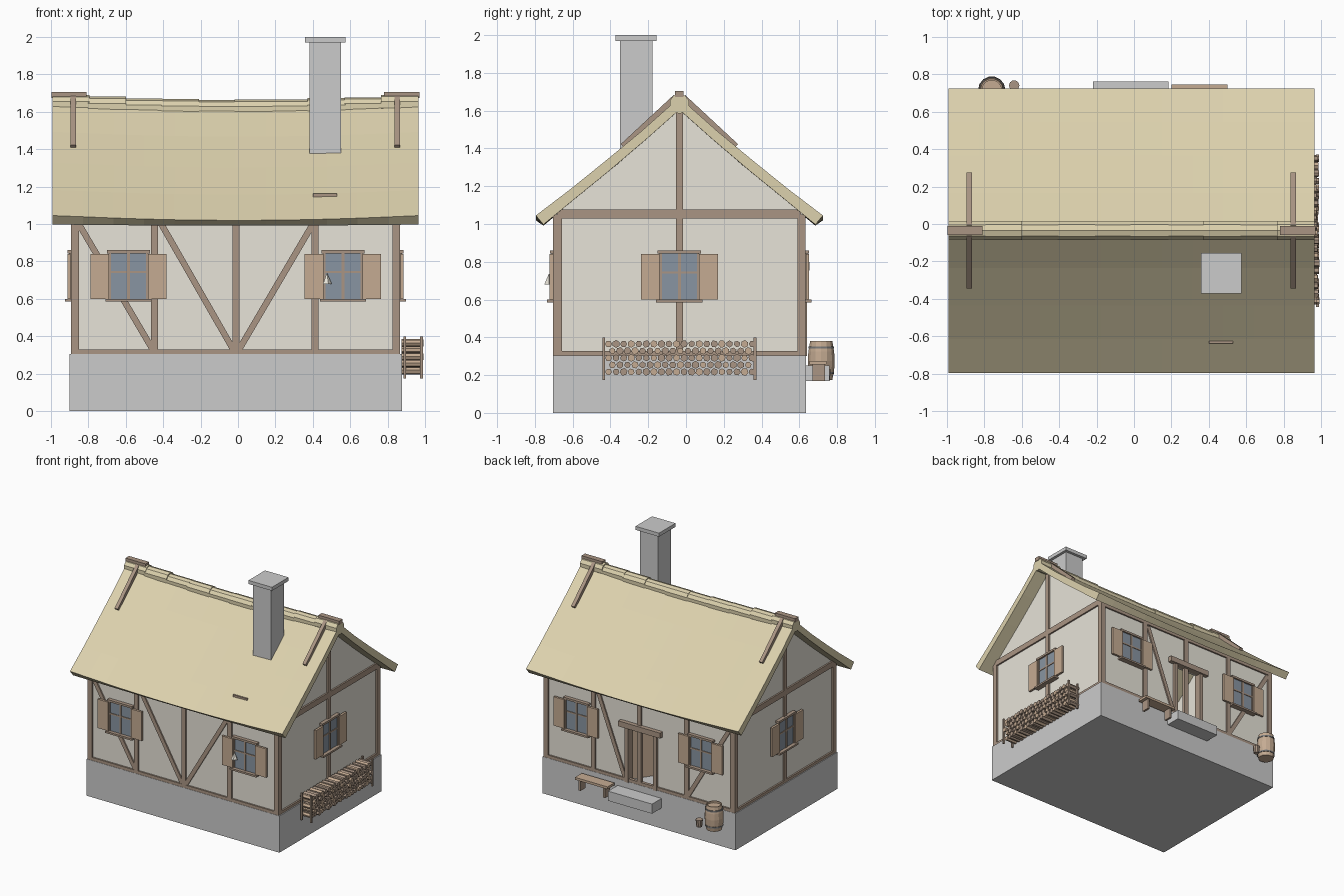
import bpy, bmesh, math, random
from mathutils import Matrix, Vector

if "Cube" in bpy.data.objects:
    bpy.data.objects.remove(bpy.data.objects["Cube"])
random.seed(4)
C = -0.035  # y of the ridge line

def material(name, col):
    m = bpy.data.materials.new(name)
    m.diffuse_color = (*col, 1)
    m.use_nodes = True
    m.node_tree.nodes["Principled BSDF"].inputs["Base Color"].default_value = m.diffuse_color
    return m

PLASTER = material("plaster", (0.80, 0.77, 0.69))
TIMBER = material("timber", (0.40, 0.30, 0.23))
THATCH = material("thatch", (0.72, 0.64, 0.42))
PLANK = material("plank", (0.56, 0.41, 0.29))
GLASS = material("glass", (0.25, 0.30, 0.36))
STONE = material("stone", (0.56, 0.55, 0.54))
IRON = material("iron", (0.2, 0.2, 0.2))
I = Matrix.Identity(4)

def finish(name, bm, mat, M=I):
    bmesh.ops.recalc_face_normals(bm, faces=bm.faces)
    me = bpy.data.meshes.new(name)
    bm.to_mesh(me)
    bm.free()
    ob = bpy.data.objects.new(name, me)
    ob.matrix_world = M
    me.materials.append(mat)
    bpy.context.collection.objects.link(ob)
    return ob

def box(name, x, y, z, mat, M=I):
    bm = bmesh.new()
    bmesh.ops.create_cube(bm, size=1)
    for v in bm.verts:
        v.co = [(a + b) / 2 + c * (b - a) for (a, b), c in zip((x, y, z), v.co)]
    return finish(name, bm, mat, M)

def beam(name, p, q, w, d, mat, side):
    # bar from p to q; w is its width across, d its depth along 'side'
    p, q, s = Vector(p), Vector(q), Vector(side)
    a = (q - p).normalized()
    t = a.cross(s).normalized()
    n = t.cross(a)
    M = Matrix((t, n, a)).transposed().to_4x4()
    M.translation = p
    return box(name, (-w / 2, w / 2), (-d / 2, d / 2), (0, (q - p).length), mat, M)

def lathe(name, profile, n, mat, M):
    # closed turned shape from (radius, height) points
    bm = bmesh.new()
    rings = [[bm.verts.new((r * math.cos(2 * math.pi * i / n), r * math.sin(2 * math.pi * i / n), h))
              for i in range(n)] for r, h in profile]
    for a, b in zip(rings, rings[1:]):
        for i in range(n):
            bm.faces.new((a[i], a[(i + 1) % n], b[(i + 1) % n], b[i]))
    bm.faces.new(rings[0])
    bm.faces.new(rings[-1])
    return finish(name, bm, mat, M)

T = Matrix.Translation

# Stone base and plaster walls (hollow, doorway at the back)
box("stone_base", (-0.90, 0.875), (-0.705, 0.635), (0, 0.305), STONE)
box("front_wall", (-0.88, 0.853), (-0.69, -0.65), (0.3, 1.06), PLASTER)
DX = (-0.16, 0.10)
for nm, x, z in (("back_wall_left", (DX[1], 0.853), (0.3, 1.06)),
                 ("back_wall_right", (-0.88, DX[0]), (0.3, 1.06)),
                 ("back_wall_top", DX, (0.76, 1.06))):
    box(nm, x, (0.58, 0.62), z, PLASTER)
for nm, x0, x1 in (("left_gable", -0.88, -0.84), ("right_gable", 0.813, 0.853)):
    half = [(0.655, 0.3), (0.655, 1.06), (0.33, 1.315), (0, 1.61)]
    prof = [(C + d, z) for d, z in half] + [(C - d, z) for d, z in half[-2::-1]]
    bm = bmesh.new()
    face = bm.faces.new([bm.verts.new((x0, y, z)) for y, z in prof])
    ext = bmesh.ops.extrude_face_region(bm, geom=[face])
    for v in ext["geom"]:
        if isinstance(v, bmesh.types.BMVert):
            v.co.x = x1
    finish(nm, bm, PLASTER)

# Timber frame: corner posts, sills, plates
for x in ((-0.893, -0.85), (0.825, 0.866)):
    for y in ((-0.703, -0.657), (0.59, 0.633)):
        box("corner_post", x, y, (0.3, 1.05), TIMBER)
for y, s in ((-0.69, -1), (0.62, 1)):
    ys = (y - 0.013, y + 0.013)
    box("wall_plate", (-0.89, 0.863), ys, (1.01, 1.05), TIMBER)
    box("sill_beam", (-0.89, 0.863), ys, (0.302, 0.33), TIMBER)
    for x in (-0.446, -0.01, 0.412):
        box("wall_post", (x - 0.019, x + 0.019), ys, (0.3, 1.03), TIMBER)
    braces = [((-0.85, 1.0), (-0.45, 0.32)), ((0.40, 1.0), (0.0, 0.32))]
    if s < 0:
        braces.append(((-0.41, 1.0), (-0.02, 0.32)))
    else:
        braces[1] = ((0.38, 1.0), (0.12, 0.32))
    for (xa, za), (xb, zb) in braces:
        beam("brace", (xa, y, za), (xb, y, zb), 0.033, 0.022, TIMBER, (0, 1, 0))
for x in (-0.88, 0.853):
    xs = (x - 0.013, x + 0.013)
    box("gable_sill", xs, (-0.70, 0.63), (0.302, 0.328), TIMBER)
    box("tie_beam", xs, (-0.68, 0.61), (1.03, 1.078), TIMBER)
    box("gable_post", xs, (C - 0.019, C + 0.019), (0.3, 1.60), TIMBER)

# Windows with shutters, built facing -y and turned to each wall
def window(x, y, ang):
    M = T((x, y, 0)) @ Matrix.Rotation(math.radians(ang), 4, 'Z')
    box("window_glass", (-0.10, 0.10), (-0.016, 0), (0.60, 0.845), GLASS, M)
    box("window_lintel", (-0.115, 0.115), (-0.03, 0), (0.843, 0.86), TIMBER, M)
    box("window_sill", (-0.123, 0.123), (-0.045, 0), (0.585, 0.60), TIMBER, M)
    box("window_mullion", (-0.008, 0.008), (-0.022, 0), (0.60, 0.845), TIMBER, M)
    box("window_bar", (-0.10, 0.10), (-0.021, 0), (0.737, 0.749), TIMBER, M)
    for s in (-1, 1):
        box("window_jamb", sorted((s * 0.093, s * 0.105)), (-0.022, 0), (0.60, 0.845), TIMBER, M)
        box("shutter", sorted((s * 0.104, s * 0.204)), (-0.032, -0.014), (0.60, 0.84), PLANK, M)

for x in (-0.585, 0.56):
    window(x, -0.69, 0)
    window(x, 0.62, 180)
window(0.853, C, 90)
window(-0.88, C, -90)
lathe("small_cone", [(0.026, 0), (0.002, 0.055)], 5, PLASTER, T((0.475, -0.725, 0.68)))

# Doorway with leaf opened inwards
box("door_lintel", (-0.22, 0.165), (0.60, 0.655), (0.755, 0.80), TIMBER)
for x in DX:
    box("door_jamb", (x - 0.016, x + 0.016), (0.58, 0.64), (0.3, 0.76), TIMBER)
box("door_leaf", (-0.24, 0), (-0.02, 0), (0.31, 0.75), PLANK,
    T((0.09, 0.59, 0)) @ Matrix.Rotation(math.radians(55), 4, 'Z'))

# Sagging thatch roof
def sag(x):
    return -0.03 * max(0, 1 - (x / 0.95) ** 2)

top = [(0.76, 1.045), (0.58, 1.182), (0.40, 1.327), (0.2, 1.492), (0, 1.67)]
low = [(0, 1.605), (0.18, 1.445), (0.38, 1.275), (0.54, 1.145), (0.72, 0.997)]
ring = ([(C - d, z, 0.85) for d, z in top] + [(C + d, z, 0.85) for d, z in top[-2::-1]]
        + [(C + d, z, 0.2) for d, z in low[::-1]] + [(C - d, z, 0.2) for d, z in low[1:]])
bm = bmesh.new()
N = 12
rows = []
for i in range(N + 1):
    x = -0.99 + 1.955 * i / N
    rows.append([bm.verts.new((x, y, z + k * sag(x))) for y, z, k in ring])
for a, b in zip(rows, rows[1:]):
    for i in range(len(ring)):
        j = (i + 1) % len(ring)
        bm.faces.new((a[i], a[j], b[j], b[i]))
bm.faces.new(rows[0])
bm.faces.new(rows[-1])
finish("thatch_roof", bm, THATCH)

# Ridge caps, end logs and crossed ridge sticks
for i in range(10):
    x = -0.99 + 0.1955 * i
    r = 0.053 if i % 2 else 0.05
    xa, xb = x - (0.006 if i else 0), x + 0.1955
    z = 1.642 + sag((xa + xb) / 2)
    lathe("ridge_cap", [(r, 0), (r, xb - xa)], 10, THATCH,
          T((xa, C, z)) @ Matrix.Rotation(math.pi / 2, 4, 'Y'))
for x in ((-0.995, -0.81), (0.78, 0.97)):
    box("ridge_log", x, (C - 0.023, C + 0.023), (1.672, 1.704), TIMBER)
for x in (-0.88, 0.85):
    for s in (-1, 1):
        beam("ridge_stick", (x, C + s * 0.02, 1.672), (x, C + s * 0.30, 1.412),
             0.03, 0.03, TIMBER, (0, s * 0.68, 0.73))
box("roof_sliver", (0.40, 0.53), (-0.637, -0.625), (1.14, 1.162), TIMBER)

# Chimney
box("chimney", (0.383, 0.55), (-0.35, -0.178), (1.32, 1.975), STONE)
box("chimney_cap", (0.357, 0.573), (-0.372, -0.155), (1.97, 2.0), STONE)

# Firewood stack on the right side
for r in range(5):
    n = 20 - r % 2
    for i in range(n):
        y = -0.43 + 0.02 + 0.04 * (i + 0.5 * (r % 2))
        rad = random.uniform(0.017, 0.021)
        lathe("log", [(rad, 0), (rad, random.uniform(0.10, 0.118))], 6, TIMBER if i % 3 else PLANK,
              T((0.872, y, 0.217 + 0.037 * r)) @ Matrix.Rotation(math.pi / 2, 4, 'Y')
              @ Matrix.Rotation(random.random(), 4, 'Z'))
for y in (-0.435, 0.365):
    for x in (0.89, 0.98):
        box("stack_stake", (x - 0.007, x + 0.007), (y - 0.007, y + 0.007), (0.175, 0.40), TIMBER)

# Doorstep, bench, barrel and bucket at the back
box("doorstep", (-0.22, 0.185), (0.63, 0.76), (0.17, 0.25), STONE)
box("bench_seat", (0.20, 0.50), (0.655, 0.745), (0.255, 0.275), PLANK)
for x in (0.23, 0.455):
    box("bench_leg", (x, x + 0.018), (0.67, 0.735), (0.17, 0.256), TIMBER)
B = T((-0.76, 0.716, 0.175))
lathe("barrel", [(0.060, 0), (0.070, 0.05), (0.073, 0.1), (0.070, 0.15), (0.060, 0.205),
                 (0.052, 0.205), (0.052, 0.19)], 14, PLANK, B)
for z in (0.03, 0.165):
    lathe("barrel_hoop", [(0.0705, z), (0.0705, z + 0.012)], 14, IRON, B)
lathe("bucket", [(0.022, 0), (0.028, 0.06)], 10, TIMBER, T((-0.64, 0.74, 0.17)))
